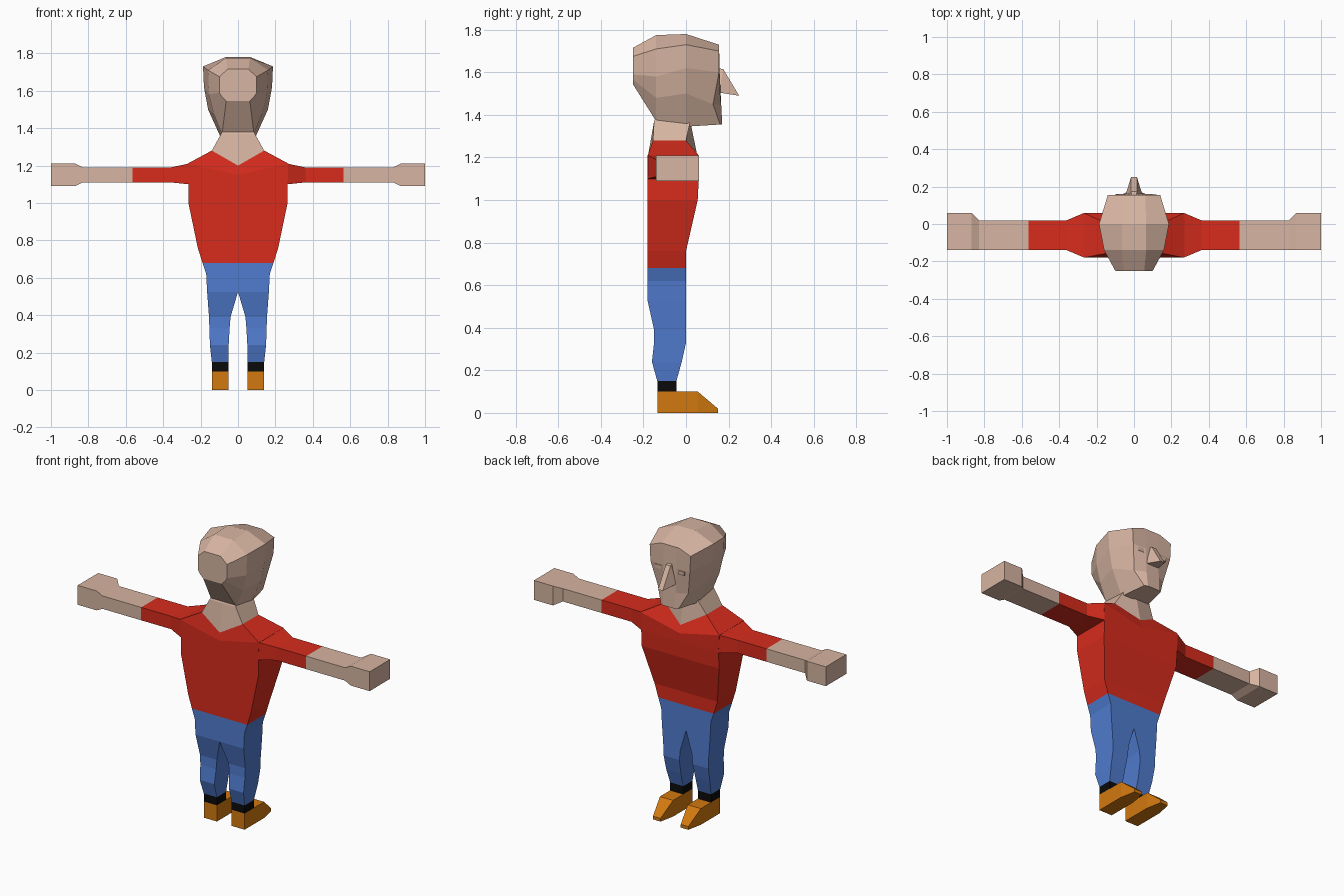
import bpy, bmesh

if "Cube" in bpy.data.objects:
    bpy.data.objects.remove(bpy.data.objects["Cube"])


def material(name, rgb):
    m = bpy.data.materials.new(name)
    m.diffuse_color = (*rgb, 1)
    m.use_nodes = True
    m.node_tree.nodes["Principled BSDF"].inputs["Base Color"].default_value = m.diffuse_color
    return m


SKIN = material("skin", (0.68, 0.46, 0.36))
RED = material("red", (0.68, 0.025, 0.012))
BLUE = material("blue", (0.08, 0.2, 0.62))
BLACK = material("black", (0.003, 0.003, 0.003))
ORANGE = material("orange", (0.64, 0.19, 0.005))


def finish(name, bm, mat, mirror):
    bmesh.ops.recalc_face_normals(bm, faces=bm.faces)
    me = bpy.data.meshes.new(name)
    bm.to_mesh(me)
    bm.free()
    me.materials.append(mat)
    ob = bpy.data.objects.new(name, me)
    bpy.context.collection.objects.link(ob)
    if mirror:
        ob.modifiers.new("mirror", 'MIRROR')
    return ob


def loft(name, rings, mat, mirror=False, start=False, end=False):
    """Skin a list of equal-sized closed rings, with optional end caps."""
    bm = bmesh.new()
    vs = [[bm.verts.new(p) for p in r] for r in rings]
    n = len(vs[0])
    for a, b in zip(vs, vs[1:]):
        for i in range(n):
            j = (i + 1) % n
            bm.faces.new((a[i], a[j], b[j], b[i]))
    if start:
        bm.faces.new(vs[0])
    if end:
        bm.faces.new(vs[-1])
    return finish(name, bm, mat, mirror)


def hull(name, pts, mat, mirror=False):
    bm = bmesh.new()
    for p in pts:
        bm.verts.new(p)
    bmesh.ops.convex_hull(bm, input=bm.verts)
    bmesh.ops.dissolve_limit(bm, angle_limit=0.01, verts=bm.verts, edges=bm.edges)
    return finish(name, bm, mat, mirror)


def body(hw, yb, yf, z, zc=None, cb=None, cf=None):
    """Six-point ring; the centre points may dip for the V-shaped collar."""
    zc = z if zc is None else zc
    cb = yb if cb is None else cb
    cf = yf if cf is None else cf
    return [(hw, yb, z), (hw, yf, z), (0, cf, zc),
            (-hw, yf, z), (-hw, yb, z), (0, cb, zc)]


def flat(x0, x1, y0, y1, z):
    return [(x0, y0, z), (x1, y0, z), (x1, y1, z), (x0, y1, z)]


def arm(x, y0, y1, z0, z1):
    return [(x, y0, z0), (x, y1, z0), (x, y1, z1), (x, y0, z1)]


# Sweater body and neck share the V collar
collar = body(0.14, -0.155, 0.0, 1.28, 1.2, -0.18, 0.055)
loft("sweater_body", [
    body(0.19, -0.18, 0.0, 0.68),
    body(0.215, -0.18, 0.0, 0.76),
    body(0.265, -0.18, 0.055, 1.0),
    body(0.265, -0.18, 0.06, 1.1),
    body(0.27, -0.18, 0.06, 1.21, 1.15),
    collar], RED)
loft("neck", [collar,
              body(0.09, -0.15, 0.02, 1.37),
              body(0.07, -0.13, 0.02, 1.42)], SKIN)

# Arms
cuff = arm(0.565, -0.14, 0.02, 1.11, 1.19)
loft("sleeve", [arm(0.265, -0.18, 0.06, 1.1, 1.21),
                arm(0.36, -0.14, 0.02, 1.11, 1.19), cuff], RED, True)
loft("forearm_and_hand", [cuff,
                          arm(0.83, -0.14, 0.02, 1.11, 1.19),
                          arm(0.87, -0.14, 0.06, 1.09, 1.21),
                          arm(1.0, -0.14, 0.06, 1.09, 1.21)], SKIN, True, end=True)

# Trousers
loft("trouser_hips", [flat(-w, w, -0.18, 0.0, z)
                      for w, z in ((0.19, 0.68), (0.17, 0.62), (0.165, 0.525))], BLUE)
loft("trouser_leg", [
    flat(0.0, 0.165, -0.18, 0.0, 0.525),
    flat(0.04, 0.155, -0.15, 0.0, 0.39),
    flat(0.045, 0.153, -0.15, 0.0, 0.33),
    flat(0.05, 0.15, -0.16, -0.02, 0.24),
    flat(0.05, 0.14, -0.135, -0.045, 0.15)], BLUE, True)

# Socks and shoes
loft("sock", [flat(0.05, 0.14, -0.135, -0.045, z) for z in (0.15, 0.1)], BLACK, True)
shoe = [(y, z, w) for y, z, w in ((-0.135, 0.1, 0.045), (0.055, 0.1, 0.045), (0.15, 0.02, 0.026))]
hull("shoe", [(0.095 + s * w, y, h) for y, z, w in shoe for s in (-1, 1) for h in (0, z)],
     ORANGE, True)


# Head: half-sections (x, y, z) lofted from the back to the face
def section(half):
    return half + [(-x, y, z) for x, y, z in reversed(half)]


def at(y, pts):
    return [(x, y, z) for x, z in pts]


loft("head", [section(h) for h in (
    at(-0.25, [(0.055, 1.715), (0.1, 1.675), (0.1, 1.59), (0.085, 1.567), (0.063, 1.545)]),
    at(-0.14, [(0.065, 1.775), (0.16, 1.71), (0.155, 1.58), (0.13, 1.48), (0.085, 1.37)]),
    at(0.0, [(0.065, 1.78), (0.187, 1.73), (0.182, 1.62), (0.16, 1.5), (0.09, 1.345)]),
    [(0.06, 0.155, 1.73), (0.14, 0.155, 1.7), (0.135, 0.155, 1.6),
     (0.105, 0.127, 1.45), (0.06, 0.16, 1.355)],
    [(0.03, 0.155, 1.73), (0.045, 0.156, 1.7), (0.045, 0.158, 1.6),
     (0.045, 0.163, 1.45), (0.04, 0.17, 1.355)])], SKIN, start=True, end=True)

# Nose and eyes
hull("nose", [(s * x, y, z) for s in (-1, 1) for x, y, z in (
    (0.012, 0.15, 1.62), (0.016, 0.175, 1.615), (0.045, 0.155, 1.505), (0.016, 0.25, 1.49))], SKIN)
hull("eye", [(x, y, z) for x in (0.06, 0.1) for y in (0.14, 0.16)
             for z in (1.57, 1.592)], SKIN, True)
